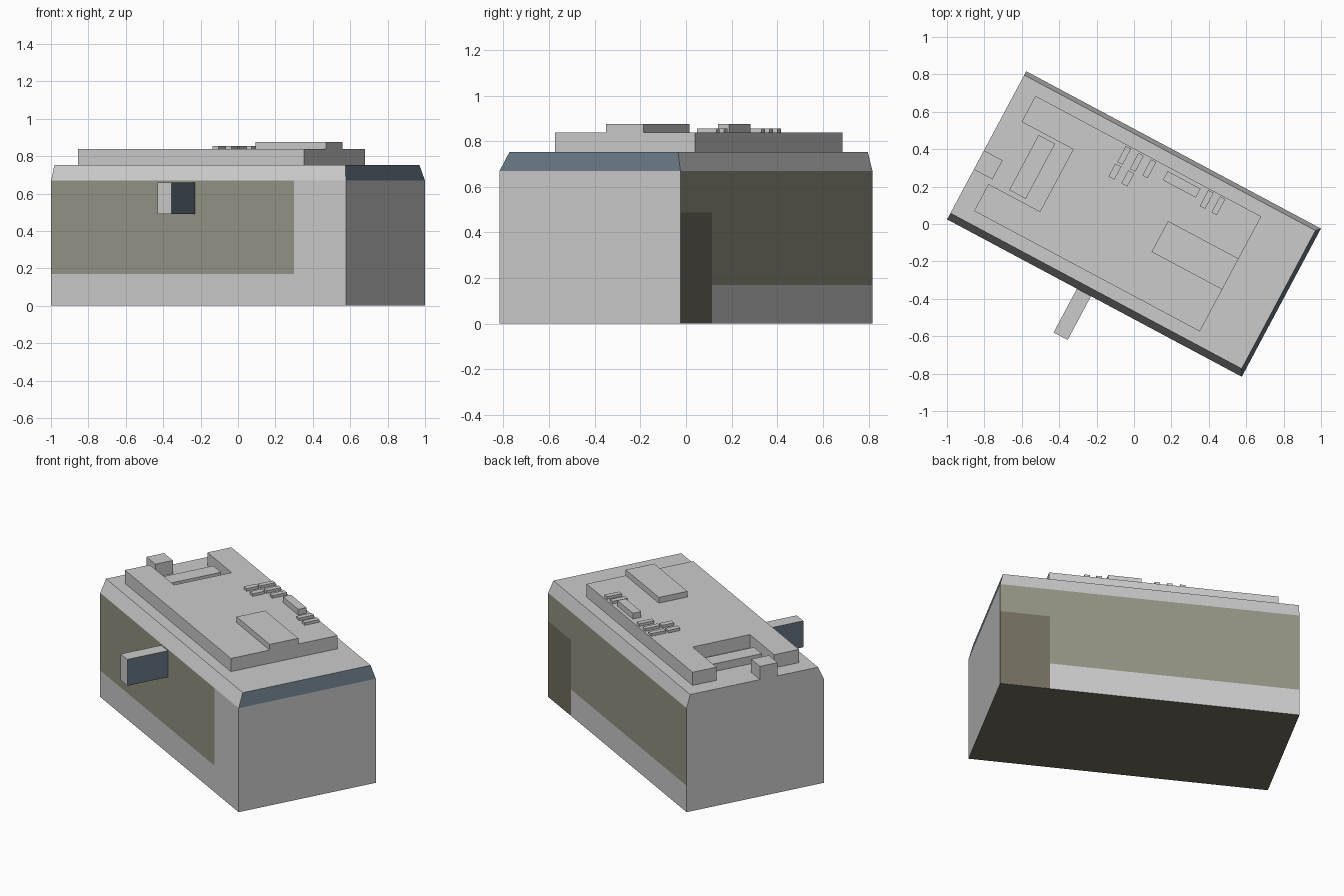
import bpy, bmesh, math
from mathutils import Vector

cube = bpy.data.objects.get("Cube")
if cube:
    bpy.data.objects.remove(cube, do_unlink=True)

TURN = math.radians(-28.1)   # the building stands turned on its plot
U, V = 0.893, 0.449          # half length and half width
EAVES, ROOF, DECK = 0.67, 0.753, 0.838


def material(name, rgb):
    m = bpy.data.materials.new(name)
    m.use_nodes = True
    m.diffuse_color = (*rgb, 1)
    m.node_tree.nodes["Principled BSDF"].inputs["Base Color"].default_value = (*rgb, 1)
    return m


GREY, OLIVE, BROWN, TEAL = range(4)
MATS = [material("concrete grey", (0.60, 0.60, 0.60)),
        material("olive glass", (0.296, 0.296, 0.233)),
        material("dark brown", (0.17, 0.155, 0.116)),
        material("slate blue", (0.133, 0.179, 0.224))]


def finish(name, bm, rule=None):
    bmesh.ops.recalc_face_normals(bm, faces=bm.faces)
    bm.normal_update()
    if rule:
        for f in bm.faces:
            f.material_index = rule(f.calc_center_median(), f.normal)
    me = bpy.data.meshes.new(name)
    bm.to_mesh(me)
    bm.free()
    for m in MATS:
        me.materials.append(m)
    ob = bpy.data.objects.new(name, me)
    ob.rotation_euler.z = TURN
    bpy.context.collection.objects.link(ob)
    return ob


def prism(name, outline, z0, z1, rule=None):
    bm = bmesh.new()
    base = bm.faces.new([bm.verts.new((x, y, z0)) for x, y in outline])
    new = bmesh.ops.extrude_face_region(bm, geom=[base])["geom"]
    for v in new:
        if isinstance(v, bmesh.types.BMVert):
            v.co.z = z1
    return finish(name, bm, rule)


def box(name, x0, x1, y0, y1, z0, z1, rule=None):
    return prism(name, [(x0, y0), (x1, y0), (x1, y1), (x0, y1)], z0, z1, rule)


# Main block: walls, sloped roof edges, cut lines for the painted walls
def wall_colour(c, n):
    if n.z < -0.9:
        return BROWN
    if n.x > 0.5 and c.z > EAVES:
        return TEAL
    if c.z > EAVES or abs(n.y) < 0.9:
        return GREY
    if n.y > 0 and c.x > 0.597 and c.z < 0.488:
        return BROWN
    if c.z > 0.17 and (n.y > 0 or c.x < 0.58):
        return OLIVE
    return GREY


bm = bmesh.new()
rings = []
for z, x1, y0, y1 in [(0, U, -V, V), (EAVES, U, -V, V), (ROOF, 0.872, -0.411, 0.426)]:
    rings.append([bm.verts.new((x, y, z)) for x, y in [(-U, y0), (x1, y0), (x1, y1), (-U, y1)]])
bm.faces.new(rings[0])
bm.faces.new(rings[2])
for low, high in zip(rings, rings[1:]):
    for i in range(4):
        j = (i + 1) % 4
        bm.faces.new([low[i], low[j], high[j], high[i]])
for point, normal in [((0, 0, 0.17), (0, 0, 1)), ((0, 0, 0.488), (0, 0, 1)),
                      ((0.58, 0, 0), (1, 0, 0)), ((0.597, 0, 0), (1, 0, 0))]:
    bmesh.ops.bisect_plane(bm, geom=bm.verts[:] + bm.edges[:] + bm.faces[:],
                           plane_co=Vector(point), plane_no=Vector(normal))
finish("main_block", bm, wall_colour)

# Raised roof deck with a recess open to one end
prism("roof_deck", [(-0.787, -0.341), (0.581, -0.341), (0.581, 0.356), (-0.787, 0.356),
                    (-0.787, 0.199), (-0.475, 0.199), (-0.475, -0.178), (-0.787, -0.178)],
      ROOF, DECK)
box("recess_unit", -0.674, -0.574, -0.154, 0.18, ROOF, 0.803)
box("end_stair_head", -U, -0.78, -0.146, -0.031, ROOF, DECK)

# Rooftop plant
box("plant_room", 0.153, 0.581, -0.087, 0.1, DECK, 0.875)
box("long_duct", 0.026, 0.225, 0.28, 0.334, DECK, 0.875)
for i, x in enumerate([-0.219, -0.142, -0.067, 0.281, 0.352]):
    box(f"roof_vent_{i + 1}", x - 0.016, x + 0.016, 0.25, 0.347, DECK, 0.855)
for i, x in enumerate([-0.222, -0.144]):
    box(f"small_vent_{i + 1}", x - 0.018, x + 0.018, 0.16, 0.238, DECK, 0.855)

# Projecting sign fin on the front wall
box("wall_fin", -0.106, -0.021, -0.714, -V, 0.49, 0.66,
    lambda c, n: TEAL if abs(n.x) > 0.5 else GREY)
